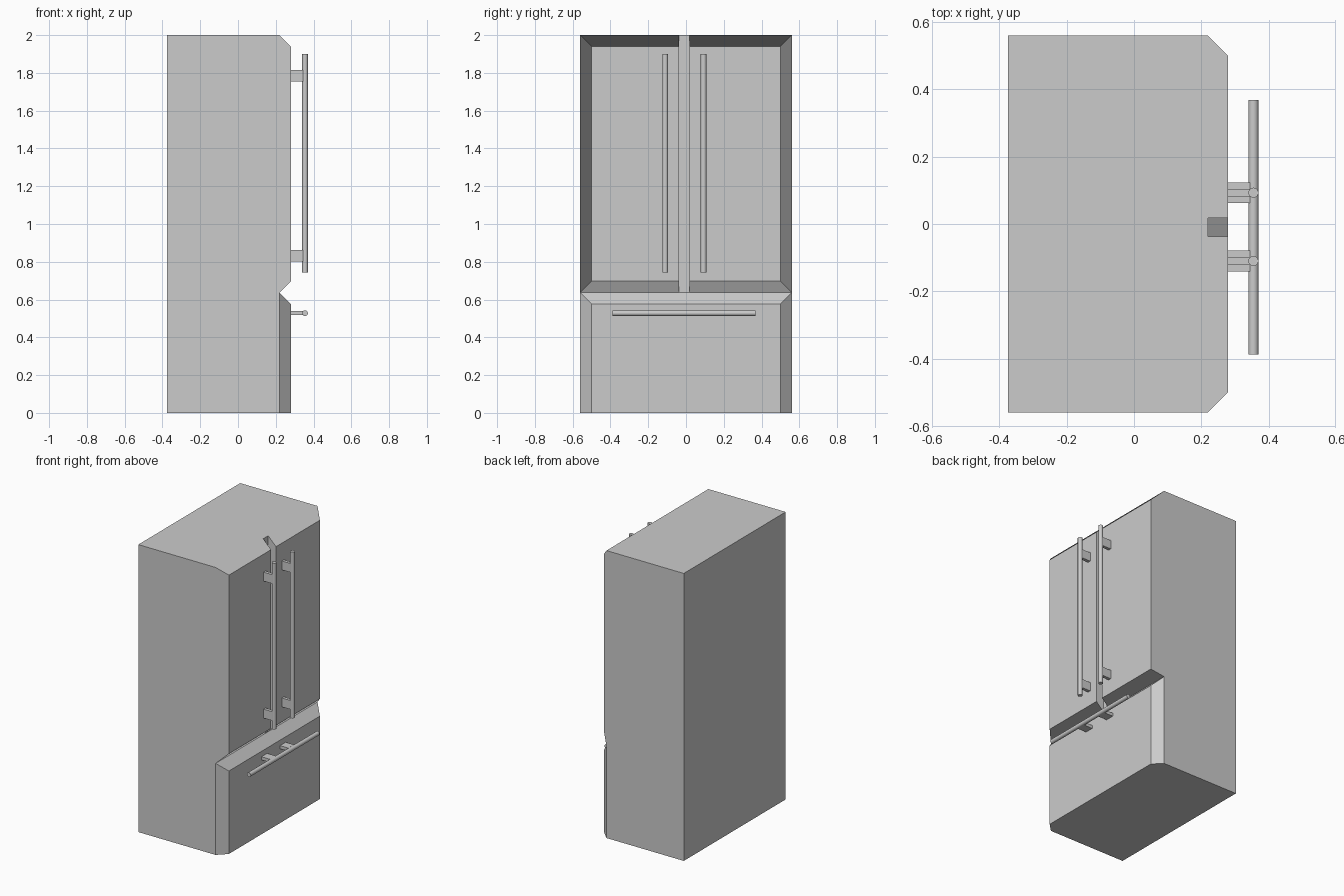
import bpy, bmesh, math
from mathutils import Vector, Matrix

cube = bpy.data.objects.get("Cube")
if cube:
    bpy.data.objects.remove(cube, do_unlink=True)

# One brushed grey for the whole appliance
steel = bpy.data.materials.new("steel grey")
steel.use_nodes = True
GREY = (0.6, 0.6, 0.6, 1)
steel.diffuse_color = GREY
steel.node_tree.nodes["Principled BSDF"].inputs["Base Color"].default_value = GREY

HALF_W, HEIGHT = 0.56, 2.0
BACK, SEAM, FACE = -0.375, 0.22, 0.28     # depth planes along x
CUT = FACE - SEAM                         # chamfer size
SPLIT = 0.637                             # drawer / door boundary
BAR_X, BAR_R = 0.355, 0.015


def finish(name, bm):
    mesh = bpy.data.meshes.new(name)
    bmesh.ops.recalc_face_normals(bm, faces=bm.faces)
    bm.to_mesh(mesh)
    bm.free()
    mesh.materials.append(steel)
    obj = bpy.data.objects.new(name, mesh)
    bpy.context.collection.objects.link(obj)
    return obj


def box(name, low, high):
    low, high = Vector(low), Vector(high)
    bm = bmesh.new()
    bmesh.ops.create_cube(bm, size=1)
    for v in bm.verts:
        v.co = (low + high) / 2 + v.co * (high - low)
    return finish(name, bm)


def panel(name, y, z, cut_y, cut_z):
    """Slab whose front rectangle is drawn in by the given chamfers."""
    bm = bmesh.new()
    bmesh.ops.create_cube(bm, size=2)
    for v in bm.verts:
        front, right, top = (c > 0 for c in v.co)
        v.co = (FACE if front else SEAM, y[right], z[top])
        if front:
            v.co.y += -cut_y[1] if right else cut_y[0]
            v.co.z += -cut_z[1] if top else cut_z[0]
    return finish(name, bm)


def soften_rim(obj):
    """Shade the chamfers as a continuation of the cabinet sides."""
    normals = []
    for poly in obj.data.polygons:
        n = poly.normal.copy()
        if abs(n.x) < 0.99:
            n.x = 0
        normals += [n.normalized()] * poly.loop_total
    obj.data.normals_split_custom_set(normals)


def bar(name, centre, length, axis):
    bm = bmesh.new()
    turn = Matrix.Rotation(math.pi / 2, 4, "X") if axis == "Y" else Matrix()
    bmesh.ops.create_cone(bm, cap_ends=True, segments=16, radius1=BAR_R,
                          radius2=BAR_R, depth=length,
                          matrix=Matrix.Translation(centre) @ turn)
    obj = finish(name, bm)
    bpy.ops.object.select_all(action="DESELECT")
    obj.select_set(True)
    bpy.context.view_layer.objects.active = obj
    bpy.ops.object.shade_smooth_by_angle(angle=math.radians(40))


def bracket(name, y, z, half_y, half_z):
    box(name, (FACE, y - half_y, z - half_z), (BAR_X - 0.008, y + half_y, z + half_z))


# Cabinet
box("cabinet", (BACK, -HALF_W, 0), (SEAM, HALF_W, HEIGHT))

# Two upper doors with a gap between them
for name, y, cut_y in (("right_door", (-HALF_W, -0.037), (CUT, 0)),
                       ("left_door", (0.018, HALF_W), (0, CUT))):
    soften_rim(panel(name, y, (SPLIT, HEIGHT), cut_y, (CUT, CUT)))

# Freezer drawer, flush with the floor
panel("freezer_drawer", (-HALF_W, HALF_W), (0, SPLIT), (CUT, CUT), (0, CUT))

# Upright door handles, each on two brackets
for side, y in (("right", -0.11), ("left", 0.093)):
    bar(side + "_door_handle", (BAR_X, y, 1.322), 1.156, "Z")
    for level, z in (("lower", 0.832), ("upper", 1.785)):
        bracket(f"{side}_door_{level}_bracket", y, z, 0.011, 0.031)
    bracket(f"drawer_{side}_bracket", y, 0.528, 0.031, 0.011)

# Drawer handle
bar("drawer_handle", (BAR_X, -0.01, 0.528), 0.756, "Y")
